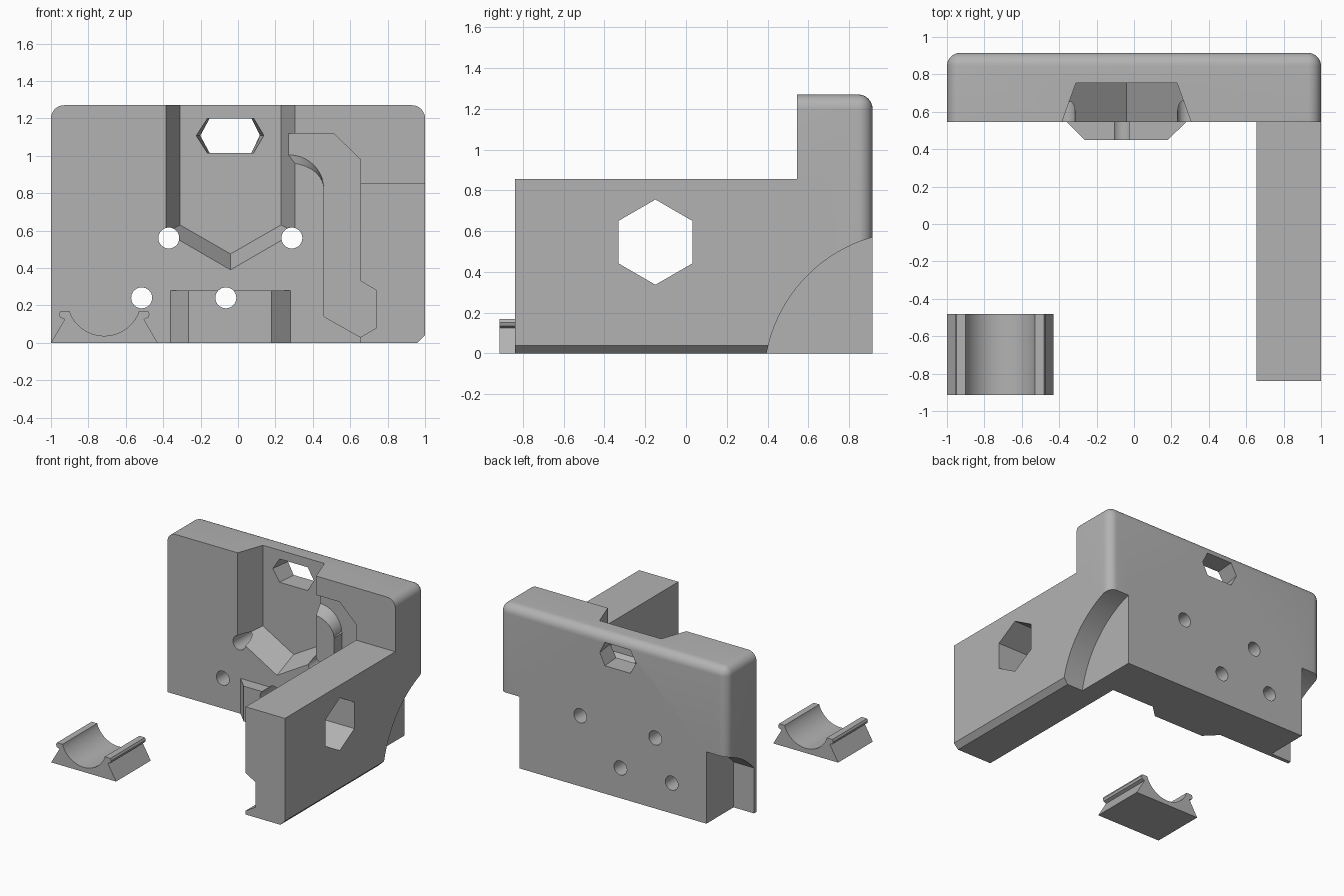
import bpy, bmesh, math
from mathutils import Vector

if "Cube" in bpy.data.objects:
    bpy.data.objects.remove(bpy.data.objects["Cube"])

grey = bpy.data.materials.new("plain_grey")
grey.diffuse_color = (0.45, 0.45, 0.45, 1)
grey.use_nodes = True
grey.node_tree.nodes["Principled BSDF"].inputs["Base Color"].default_value = grey.diffuse_color


def make(name, bm):
    bmesh.ops.recalc_face_normals(bm, faces=bm.faces)
    me = bpy.data.meshes.new(name)
    bm.to_mesh(me)
    bm.free()
    me.materials.append(grey)
    ob = bpy.data.objects.new(name, me)
    bpy.context.collection.objects.link(ob)
    return ob


def loft(name, ring_a, ring_b):
    """Closed solid between two rings with the same point count."""
    bm = bmesh.new()
    a = [bm.verts.new(p) for p in ring_a]
    b = [bm.verts.new(p) for p in ring_b]
    n = len(a)
    bm.faces.new(a)
    bm.faces.new(b[::-1])
    for i in range(n):
        bm.faces.new((a[i], b[i], b[(i + 1) % n], a[(i + 1) % n]))
    return make(name, bm)


def along_y(name, pts, y0, y1, pts1=None):
    return loft(name, [(x, y0, z) for x, z in pts], [(x, y1, z) for x, z in (pts1 or pts)])


def along_x(name, pts, x0, x1):
    return loft(name, [(x0, y, z) for y, z in pts], [(x1, y, z) for y, z in pts])


def along_z(name, pts, z0, z1):
    return loft(name, [(x, y, z0) for x, y in pts], [(x, y, z1) for x, y in pts])


def arc(cx, cz, rx, rz, a0, a1, n):
    """Points on an elliptical arc, angles in degrees."""
    out = []
    for i in range(n + 1):
        t = math.radians(a0 + (a1 - a0) * i / n)
        out.append((cx + rx * math.cos(t), cz + rz * math.sin(t)))
    return out


def combine(target, other, op):
    mod = target.modifiers.new(op.lower(), 'BOOLEAN')
    mod.operation = op
    mod.solver = 'EXACT'
    mod.object = other
    bpy.context.view_layer.objects.active = target
    bpy.ops.object.modifier_apply(modifier=mod.name)
    bpy.data.objects.remove(other, do_unlink=True)


FRONT, BACK, TOP = 0.545, 0.915, 1.27

# Back plate: box with rounded top, sides and rear edges
bm = bmesh.new()
bmesh.ops.create_cube(bm, size=1)
for v in bm.verts:
    v.co = Vector((v.co.x * 2, FRONT + (v.co.y + 0.5) * (BACK - FRONT), (v.co.z + 0.5) * TOP))
edges = []
for e in bm.edges:
    m = (e.verts[0].co + e.verts[1].co) / 2
    outer = (abs(m.x) > 0.99) + (m.y > BACK - 0.01) + (m.z > TOP - 0.01)
    if outer == 2 and m.z > 0.01:
        edges.append(e)
bmesh.ops.bevel(bm, geom=edges, offset=0.07, segments=8, profile=0.5, affect='EDGES')
body = make("mount_body", bm)

# Side arm with a chamfered lower outer edge
arm = [(0.655, 0), (0.96, 0), (1, 0.04), (1, 0.855), (0.655, 0.855)]
combine(body, along_y("arm", arm, -0.84, 0.7), 'UNION')

# Low wedge-sided block on the front
block = [(-0.36, 0.6), (-0.36, FRONT), (-0.265, 0.45), (0.18, 0.45), (0.28, FRONT), (0.28, 0.6)]
combine(body, along_z("front_block", block, 0, 0.28), 'UNION')

# Tapered groove with a V bottom, open at the top (front ring is extended past the face)
front = [(-0.385, 1.4), (-0.385, 0.59), (-0.04, 0.39), (0.305, 0.59), (0.305, 1.4)]
floor = [(-0.31, 1.4), (-0.31, 0.63), (-0.04, 0.475), (0.23, 0.63), (0.23, 1.4)]
k = 0.1 / 0.21
ext = [(a[0] + (a[0] - b[0]) * k, a[1] + (a[1] - b[1]) * k) for a, b in zip(front, floor)]
# keep the extended ring clear of the front block
combine(body, along_y("groove", ext, FRONT - 0.1, 0.755, floor), 'DIFFERENCE')


# Cable channel with a scooped inner corner, running into the groove
def channel(rz):
    return ([(0.2, 1.12), (0.2, 0.82 + rz)] + arc(0.27, 0.82, 0.19, rz, 90, 0, 14)
            + [(0.46, 0.14), (0.655, 0.03), (0.74, 0.08), (0.74, 0.28), (0.655, 0.33),
               (0.655, 0.98), (0.51, 1.12)])


combine(body, along_y("channel", channel(0.14), FRONT - 0.002, 0.645, channel(0.185)), 'DIFFERENCE')
notch = [(0.46, 0.33), (0.46, 0.14), (0.655, 0.03), (0.74, 0.08), (0.74, 0.28), (0.655, 0.33)]
combine(body, along_y("arm_notch", notch, -1, 0.6), 'DIFFERENCE')

# Stretched six-sided slot through the plate
slot0 = [(-0.225, 1.108), (-0.165, 1.015), (0.085, 1.015), (0.14, 1.108), (0.085, 1.2), (-0.165, 1.2)]
slot1 = [(-0.2, 1.108), (-0.15, 1.015), (0.07, 1.015), (0.115, 1.108), (0.07, 1.2), (-0.15, 1.2)]
combine(body, along_y("slot", slot0, 0.74, 0.93, slot1), 'DIFFERENCE')

# Six-sided hole through the arm
combine(body, along_x("arm_hole", arc(-0.15, 0.546, 0.209, 0.209, 30, 330, 5), 0.5, 1.2), 'DIFFERENCE')

# Screw holes
for x, z in [(-0.515, 0.24), (-0.065, 0.24), (-0.37, 0.56), (0.288, 0.56)]:
    combine(body, along_y("screw_hole", arc(x, z, 0.056, 0.056, 0, 348.75, 31), 0.3, 1.1), 'DIFFERENCE')


# Curved relief in each lower rear side; the left one stops behind a thin front wall
def relief(y_start):
    cy, cz, r = 1.113, -0.133, 0.73
    a0 = 180 - math.degrees(math.acos((cy - y_start) / r))
    return [(1.113, -0.2), (y_start, -0.2)] + arc(cy, cz, r, r, a0, 90, 24)


combine(body, along_x("relief", relief(0.39), 0.82, 1.2), 'DIFFERENCE')
combine(body, along_x("relief", relief(0.575), -1.2, -0.82), 'DIFFERENCE')

# Separate saddle clip with small lips
half = [(0.285, 0), (0.212, 0.125), (0.236, 0.135), (0.242, 0.153), (0.234, 0.17), (0.185, 0.17)]
cx = -0.715
prof = [(cx + x, z) for x, z in half]
prof += arc(cx, 0.235, 0.198, 0.198, -24, -156, 24)
prof += [(cx - x, z) for x, z in reversed(half)]
clip = along_y("saddle_clip", prof, -0.915, -0.48)

for ob in (body, clip):
    bpy.ops.object.select_all(action='DESELECT')
    ob.select_set(True)
    bpy.context.view_layer.objects.active = ob
    bpy.ops.object.shade_smooth_by_angle(angle=math.radians(28))
